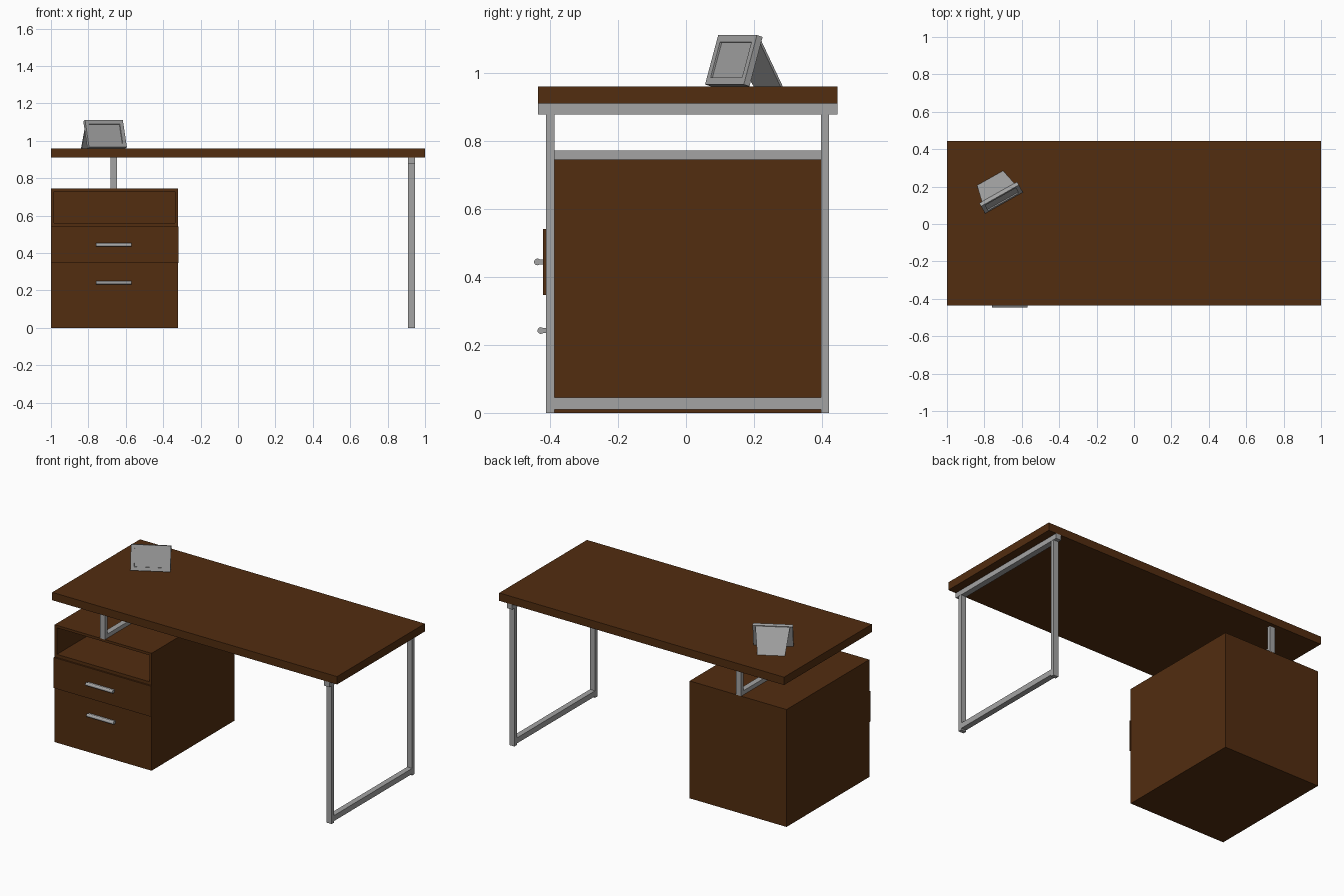
import bpy, bmesh, math
from mathutils import Matrix, Vector

if "Cube" in bpy.data.objects:
    bpy.data.objects.remove(bpy.data.objects["Cube"])


def material(name, rgb):
    m = bpy.data.materials.new(name)
    m.diffuse_color = (*rgb, 1)
    m.use_nodes = True
    m.node_tree.nodes["Principled BSDF"].inputs["Base Color"].default_value = m.diffuse_color
    return m


WOOD = material("dark_wood", (0.085, 0.026, 0.005))
METAL = material("grey_metal", (0.37, 0.37, 0.37))


def finish(name, bm, mat):
    bmesh.ops.recalc_face_normals(bm, faces=bm.faces)
    me = bpy.data.meshes.new(name)
    bm.to_mesh(me)
    bm.free()
    me.materials.append(mat)
    ob = bpy.data.objects.new(name, me)
    bpy.context.collection.objects.link(ob)
    return ob


def add_box(bm, x, y, z):
    lo, hi = zip(x, y, z)
    size = [b - a for a, b in zip(lo, hi)]
    mid = [(a + b) / 2 for a, b in zip(lo, hi)]
    bmesh.ops.create_cube(bm, size=1, matrix=Matrix.Translation(mid) @ Matrix.Diagonal((*size, 1)))


def box(name, x, y, z, mat):
    bm = bmesh.new()
    add_box(bm, x, y, z)
    return finish(name, bm, mat)


def recess(bm, face, border, depth):
    """Inset a front (-y) face and push it straight back."""
    bmesh.ops.inset_individual(bm, faces=[face], thickness=border, use_even_offset=True)
    new = bmesh.ops.extrude_discrete_faces(bm, faces=[face])["faces"][0]
    bmesh.ops.translate(bm, verts=new.verts, vec=(0, depth, 0))


# Table top
box("table_top", (-1, 1), (-0.435, 0.445), (0.91, 0.96), WOOD)

# Cabinet with an open shelf in the upper part
bm = bmesh.new()
add_box(bm, (-1, -0.32), (-0.41, 0.42), (0, 0.745))
bmesh.ops.bisect_plane(bm, geom=bm.verts[:] + bm.edges[:] + bm.faces[:],
                       plane_co=(0, 0, 0.545), plane_no=(0, 0, 1))
bm.normal_update()
front = next(f for f in bm.faces if f.normal.y < -0.9 and f.calc_center_median().z > 0.545)
recess(bm, front, 0.016, 0.79)
finish("cabinet", bm, WOOD)

# Upper drawer front stands proud of the cabinet
box("upper_drawer_front", (-1, -0.318), (-0.42, -0.409), (0.347, 0.541), WOOD)

# Drawer handles: rounded rail with a web back to the drawer
for name, z, y0 in (("upper_handle", 0.444, -0.42), ("lower_handle", 0.242, -0.41)):
    bm = bmesh.new()
    rail = Matrix.Translation((-0.665, y0 - 0.017, z)) @ Matrix.Rotation(math.pi / 2, 4, "Y")
    bmesh.ops.create_cone(bm, cap_ends=True, segments=12, radius1=0.01, radius2=0.01,
                          depth=0.19, matrix=rail)
    add_box(bm, (-0.757, -0.573), (y0 - 0.017, y0 + 0.001), (z - 0.007, z + 0.007))
    finish(name, bm, METAL)

# Right leg frame, and short left frame standing on the cabinet
for side, x, z0, z1 in (("right", (0.91, 0.945), 0, 0.91), ("left", (-0.682, -0.647), 0.745, 0.91)):
    box(side + "_front_leg", x, (-0.411, -0.387), (z0, z1), METAL)
    box(side + "_back_leg", x, (0.397, 0.421), (z0, z1), METAL)
    zb = (0.01, 0.045) if side == "right" else (0.745, 0.771)
    box(side + "_bottom_bar", x, (-0.39, 0.40), zb, METAL)
box("right_top_bar", (0.909, 0.946), (-0.435, 0.445), (0.878, 0.911), METAL)

# Picture frame, turned and leaning back
turn = Matrix.Translation((-0.695, 0.113, 0)) @ Matrix.Rotation(math.radians(29.4), 4, "Z")
bm = bmesh.new()
add_box(bm, (-0.116, 0.116), (0, 0.02), (0, 0.152))
bm.normal_update()
recess(bm, next(f for f in bm.faces if f.normal.y < -0.9), 0.022, 0.006)
frame = finish("picture_frame", bm, METAL)
frame.data.transform(turn @ Matrix.Translation((0, 0, 0.966)) @ Matrix.Rotation(math.radians(-17), 4, "X"))

# Tapered stand behind the picture frame
bm = bmesh.new()
rings = [[bm.verts.new((s * hw, d, z)) for s, d in ((-1, d0), (1, d0), (1, d0 + 0.008), (-1, d0 + 0.008))]
         for hw, d0, z in ((0.08, 0.144, 0.96), (0.1, 0.056, 1.102))]
bm.faces.new(rings[0])
bm.faces.new(rings[1])
for i in range(4):
    j = (i + 1) % 4
    bm.faces.new((rings[0][i], rings[0][j], rings[1][j], rings[1][i]))
stand = finish("picture_stand", bm, METAL)
stand.data.transform(turn)
